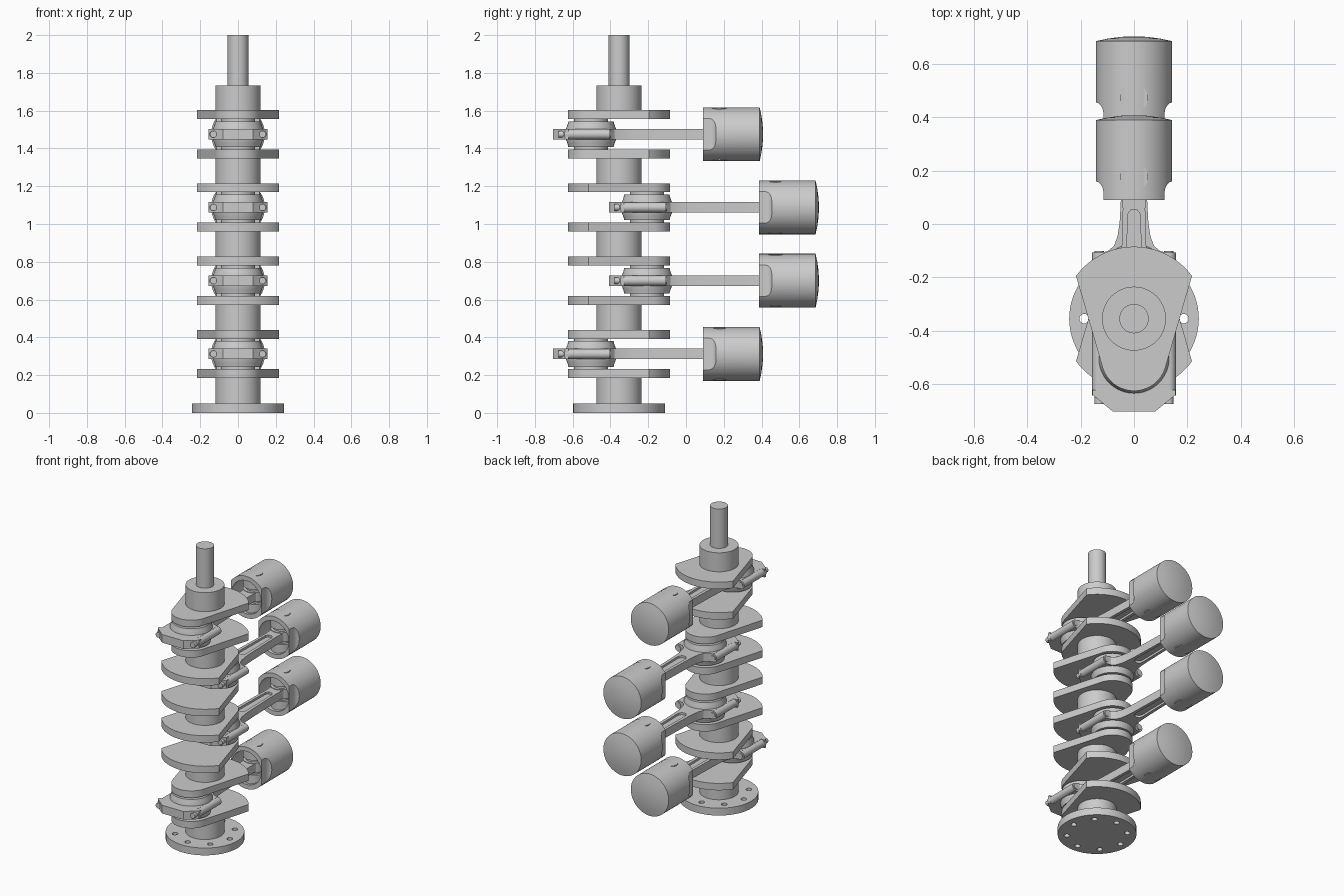
import bpy, bmesh
from math import pi, sin, cos, atan2, acos
from mathutils import Matrix, Vector

if "Cube" in bpy.data.objects:
    bpy.data.objects.remove(bpy.data.objects["Cube"])

AXIS_Y = -0.355      # crank axis
THROW = 0.148        # pin offset from the axis
PINS = [(0.312, -1), (0.70, 1), (1.088, 1), (1.475, -1)]


def finish(bm, name):
    bmesh.ops.remove_doubles(bm, verts=bm.verts, dist=1e-5)
    bmesh.ops.recalc_face_normals(bm, faces=bm.faces)
    me = bpy.data.meshes.new(name)
    bm.to_mesh(me)
    bm.free()
    ob = bpy.data.objects.new(name, me)
    bpy.context.collection.objects.link(ob)
    return ob


def prism(name, pts, z0, z1):
    bm = bmesh.new()
    f = bm.faces.new([bm.verts.new((x, y, z0)) for x, y in pts])
    r = bmesh.ops.extrude_face_region(bm, geom=[f])
    vs = [v for v in r['geom'] if isinstance(v, bmesh.types.BMVert)]
    bmesh.ops.translate(bm, verts=vs, vec=(0, 0, z1 - z0))
    return finish(bm, name)


def lathe(name, profile, at=(0, 0, 0), axis='Z', steps=64):
    """Revolve (radius, height) points about z or y, through the point at."""
    bm = bmesh.new()
    vs = [bm.verts.new((r, 0, h)) for r, h in profile]
    es = [bm.edges.new(p) for p in zip(vs, vs[1:])]
    bmesh.ops.spin(bm, geom=vs + es, cent=(0, 0, 0), axis=(0, 0, 1), angle=2 * pi, steps=steps)
    if axis == 'Y':
        bm.transform(Matrix.Rotation(-pi / 2, 4, 'X'))
    bm.transform(Matrix.Translation(at))
    return finish(bm, name)


def cyl(name, r, a, b, at=(0, 0, 0), axis='Z', steps=48):
    return lathe(name, [(0, a), (r, a), (r, b), (0, b)], at, axis, steps)


def cut(ob, cutters):
    for c in cutters:
        m = ob.modifiers.new("cut", 'BOOLEAN')
        m.operation, m.solver, m.object = 'DIFFERENCE', 'EXACT', c
        c.hide_render = True
    dg = bpy.context.evaluated_depsgraph_get()
    me = bpy.data.meshes.new_from_object(ob.evaluated_get(dg))
    ob.modifiers.clear()
    ob.data = me
    for c in cutters:
        bpy.data.objects.remove(c)


def mirrored(half):
    return half + [(-x, y) for x, y in reversed(half) if x > 1e-6]


# Flange with eight bolt holes
flange = cyl("flange", 0.243, 0, 0.05, (0, AXIS_Y, 0), steps=72)
cut(flange, [cyl("hole", 0.018, -0.1, 0.1,
                 (0.187 * cos(k * pi / 4), AXIS_Y + 0.187 * sin(k * pi / 4), 0), steps=20)
             for k in range(8)])

# Main journals and nose shaft
spans = [0.04] + [z + s * 0.1 for z, _ in PINS for s in (-1, 1)] + [1.732]
for a, b in zip(spans[::2], spans[1::2]):
    cyl("main_journal", 0.12, a, b, (0, AXIS_Y, 0))
cyl("nose_shaft", 0.055, 1.72, 2.0, (0, AXIS_Y, 0))

# Crank web outline: counterweight arc at +y, round pin end at -y
R, r = 0.27, 0.123
a0 = atan2(0.16, 0.2175)
half = [(R * cos(a), R * sin(a)) for a in [pi / 2 + (a0 - pi / 2) * k / 16 for k in range(17)]]
dx, dy = half[-1][0], half[-1][1] + THROW
tangent = atan2(dy, dx) - acos(r / (dx * dx + dy * dy) ** 0.5)
half += [(r * cos(a), -THROW + r * sin(a))
         for a in [tangent + (-pi / 2 - tangent) * k / 16 for k in range(17)]]
half[0], half[-1] = (0, R), (0, -THROW - r)
outline = mirrored(half)
for z, side in PINS:
    for s in (-1, 1):
        zc = z + s * 0.104
        prism("crank_web", [(x, AXIS_Y - side * y) for x, y in outline], zc - 0.0235, zc + 0.0235)
    cyl("crank_pin", 0.09, z - 0.09, z + 0.09, (0, AXIS_Y + side * THROW, 0))

# Connecting rod, built with its big end at the origin
parts = []
parts.append(lathe("bearing_collar", [(0, -0.068), (0.12, -0.068), (0.124, -0.05), (0.132, -0.03), (0.132, 0.03),
                                      (0.124, 0.05), (0.12, 0.068), (0, 0.068)]))
rod = prism("connecting_rod", mirrored([
    (0.08, -0.2), (0.156, -0.137), (0.156, -0.12), (0.13, -0.12), (0.13, 0.1), (0.1, 0.104),
    (0.075, 0.125), (0.062, 0.16), (0.054, 0.21), (0.05, 0.28), (0.042, 0.56), (0.045, 0.62),
    (0.06, 0.65), (0.06, 0.69)]), -0.028, 0.028)
slot = mirrored([(0.0, 0.225), (0.014, 0.229), (0.025, 0.24), (0.029, 0.255), (0.024, 0.54), (0.012, 0.555)])
cut(rod, [prism("slot", slot, s * 0.03 - 0.016, s * 0.03 + 0.016) for s in (-1, 1)])
parts.append(rod)
for s in (-1, 1):
    parts.append(cyl("bolt_boss", 0.027, -0.14, 0.1, (s * 0.13, 0, 0), 'Y', 24))
    parts.append(cyl("rod_bolt", 0.018, -0.172, 0.106, (s * 0.13, 0, 0), 'Y', 20))
parts.append(cyl("small_end", 0.072, -0.032, 0.032, (0, 0.68, 0)))

# Piston: hollow domed cup with relieved skirt sides
piston = lathe("piston", [(0, 0.85), (0.112, 0.85), (0.112, 0.593), (0.1425, 0.593), (0.1425, 0.893),
                          (0.1, 0.902), (0.05, 0.909), (0, 0.911)], axis='Y', steps=72)
relief = [(0.115, 0.55), (0.115, 0.625), (0.118, 0.64), (0.125, 0.652), (0.134, 0.66), (0.145, 0.664),
          (0.2, 0.664), (0.2, 0.55)]
cut(piston, [prism("relief", [(s * x, y) for x, y in relief], -0.2, 0.2) for s in (-1, 1)])
parts.append(piston)
parts.append(cyl("wrist_pin", 0.053, -0.138, 0.138, (0, 0.68, 0)))
for s in (-1, 1):
    parts.append(cyl("pin_boss", 0.07, *sorted((s * 0.05, s * 0.115)), (0, 0.68, 0)))

# Smooth round surfaces, keep sharp edges
bpy.ops.object.select_all(action='SELECT')
bpy.context.view_layer.objects.active = flange
bpy.ops.object.shade_smooth_by_angle(angle=0.5)

# One rod and piston set for each crank pin
for i, (z, side) in enumerate(PINS):
    for p in parts:
        ob = p
        if i:
            ob = p.copy()
            bpy.context.collection.objects.link(ob)
        ob.location = (0, AXIS_Y + side * THROW, z)
